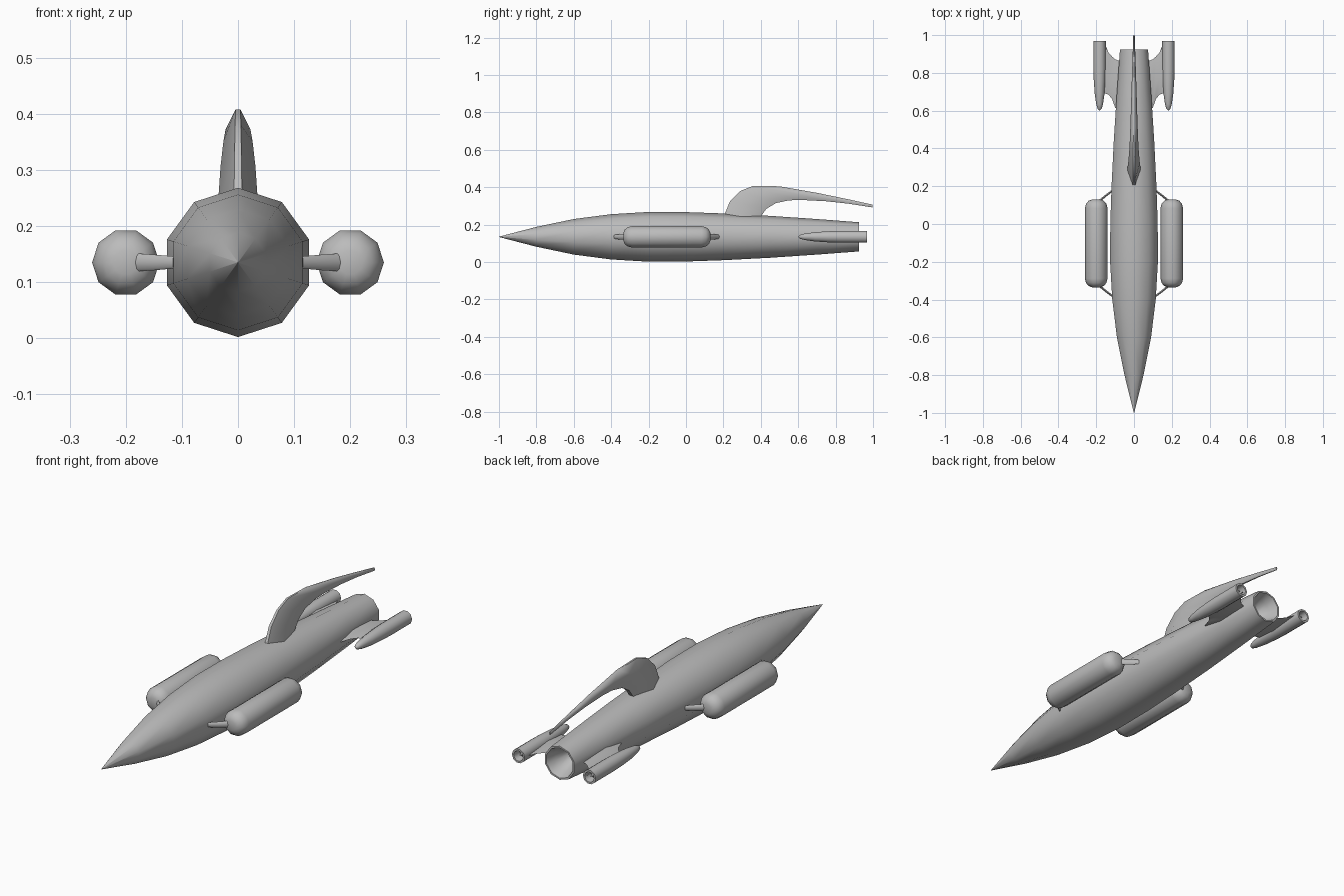
import bpy, bmesh, math
from mathutils import Vector

cube = bpy.data.objects.get("Cube")
if cube:
    bpy.data.objects.remove(cube, do_unlink=True)

grey = bpy.data.materials.new("hull grey")
grey.use_nodes = True
colour = (0.5, 0.5, 0.5, 1)
grey.diffuse_color = colour
grey.node_tree.nodes["Principled BSDF"].inputs["Base Color"].default_value = colour
AXIS_Z = 0.135


def finish(name, bm, angle=50):
    bmesh.ops.remove_doubles(bm, verts=bm.verts, dist=0.0001)
    bmesh.ops.recalc_face_normals(bm, faces=bm.faces)
    mesh = bpy.data.meshes.new(name)
    bm.to_mesh(mesh)
    bm.free()
    mesh.materials.append(grey)
    obj = bpy.data.objects.new(name, mesh)
    bpy.context.collection.objects.link(obj)
    bpy.ops.object.select_all(action="DESELECT")
    bpy.context.view_layer.objects.active = obj
    obj.select_set(True)
    bpy.ops.object.shade_smooth_by_angle(angle=math.radians(angle))
    return obj


def loft(name, rings, angle=50):
    """Skin matching closed rings and cap both ends."""
    bm = bmesh.new()
    loops = [[bm.verts.new(p) for p in ring] for ring in rings]
    n = len(loops[0])
    for a, b in zip(loops, loops[1:]):
        for i in range(n):
            j = (i + 1) % n
            bm.faces.new((a[i], a[j], b[j], b[i]))
    bm.faces.new(loops[0])
    bm.faces.new(loops[-1])
    return finish(name, bm, angle)


def lathe(name, profile, x=0, turn=0.0, sides=10):
    """Turn a (y, radius) profile around a lengthwise axis."""
    rings = []
    for y, r in profile:
        ring = []
        for i in range(sides):
            a = turn + math.tau * i / sides
            ring.append((x + r * math.cos(a), y, AXIS_Z + r * math.sin(a)))
        rings.append(ring)
    return loft(name, rings)


# Fuselage with hollow exhaust
lathe("fuselage", [
    (-1, 0.001), (-0.8, 0.053), (-0.6, 0.095), (-0.4, 0.121), (-0.2, 0.133),
    (0, 0.132), (0.2, 0.125), (0.45, 0.112), (0.7, 0.095), (0.925, 0.078),
    (0.925, 0.07), (0.88, 0.055), (0.83, 0.03), (0.81, 0.002)], turn=math.pi / 2)

# Swept dorsal fin: leading point, trailing point, half width
fin = [
    ((0.2, 0.24), (0.39, 0.23), 0.036), ((0.235, 0.325), (0.43, 0.285), 0.031),
    ((0.29, 0.38), (0.48, 0.315), 0.026), ((0.36, 0.408), (0.55, 0.33), 0.022),
    ((0.5, 0.405), (0.62, 0.332), 0.018), ((0.7, 0.37), (0.75, 0.325), 0.013),
    ((0.87, 0.335), (0.87, 0.312), 0.008), ((0.998, 0.307), (0.998, 0.292), 0.004)]
rings = []
for lead, trail, w in fin:
    lead, trail = Vector(lead), Vector(trail)
    outline = [(0, 0.2), (0.45, 1), (1, 0.3)]
    outline += [(t, -s) for t, s in reversed(outline)]
    rings.append([(s * w, *lead.lerp(trail, t)) for t, s in outline])
loft("dorsal_fin", rings, 60)

for side, label in ((1, "left"), (-1, "right")):
    # Side tanks
    tank = [(-0.335, 0.022), (-0.328, 0.04), (-0.312, 0.054), (-0.288, 0.06)]
    tank += [(-0.205 - y, r) for y, r in reversed(tank)]
    lathe(label + "_tank", tank, x=side * 0.2)

    # Slim struts joining each tank to the fuselage
    for end, label2 in ((-1, "front"), (1, "rear")):
        rings = []
        for x, out, half_z, half_y in ((0.195, 0.215, 0.017, 0.008), (0.15, 0.252, 0.014, 0.007),
                                       (0.105, 0.286, 0.01, 0.006)):
            rings.append([(side * x, -0.1025 + end * out + half_y * math.cos(a),
                           AXIS_Z + half_z * math.sin(a))
                          for a in (math.tau * i / 8 for i in range(8))])
        loft(f"{label}_{label2}_strut", rings)

    # Rear thrusters with recessed nozzle and centre cone
    lathe(label + "_thruster", [
        (0.602, 0.003), (0.61, 0.011), (0.635, 0.018), (0.69, 0.026), (0.76, 0.031),
        (0.82, 0.033), (0.968, 0.033), (0.968, 0.024), (0.93, 0.02), (0.93, 0.011),
        (0.96, 0.001)], x=side * 0.182)

    # Curved pylons carrying the thrusters: x, front y, rear y, half thickness
    rings = []
    for x, front, rear, h in ((0.07, 0.6, 0.86, 0.018), (0.1, 0.615, 0.872, 0.014),
                              (0.115, 0.66, 0.885, 0.011), (0.135, 0.685, 0.908, 0.01),
                              (0.15, 0.69, 0.945, 0.011), (0.165, 0.69, 0.96, 0.012)):
        mid = front + (rear - front) * 0.4
        rings.append([(side * x, front, AXIS_Z), (side * x, mid, AXIS_Z + h),
                      (side * x, rear, AXIS_Z), (side * x, mid, AXIS_Z - h)])
    loft(label + "_pylon", rings, 40)
